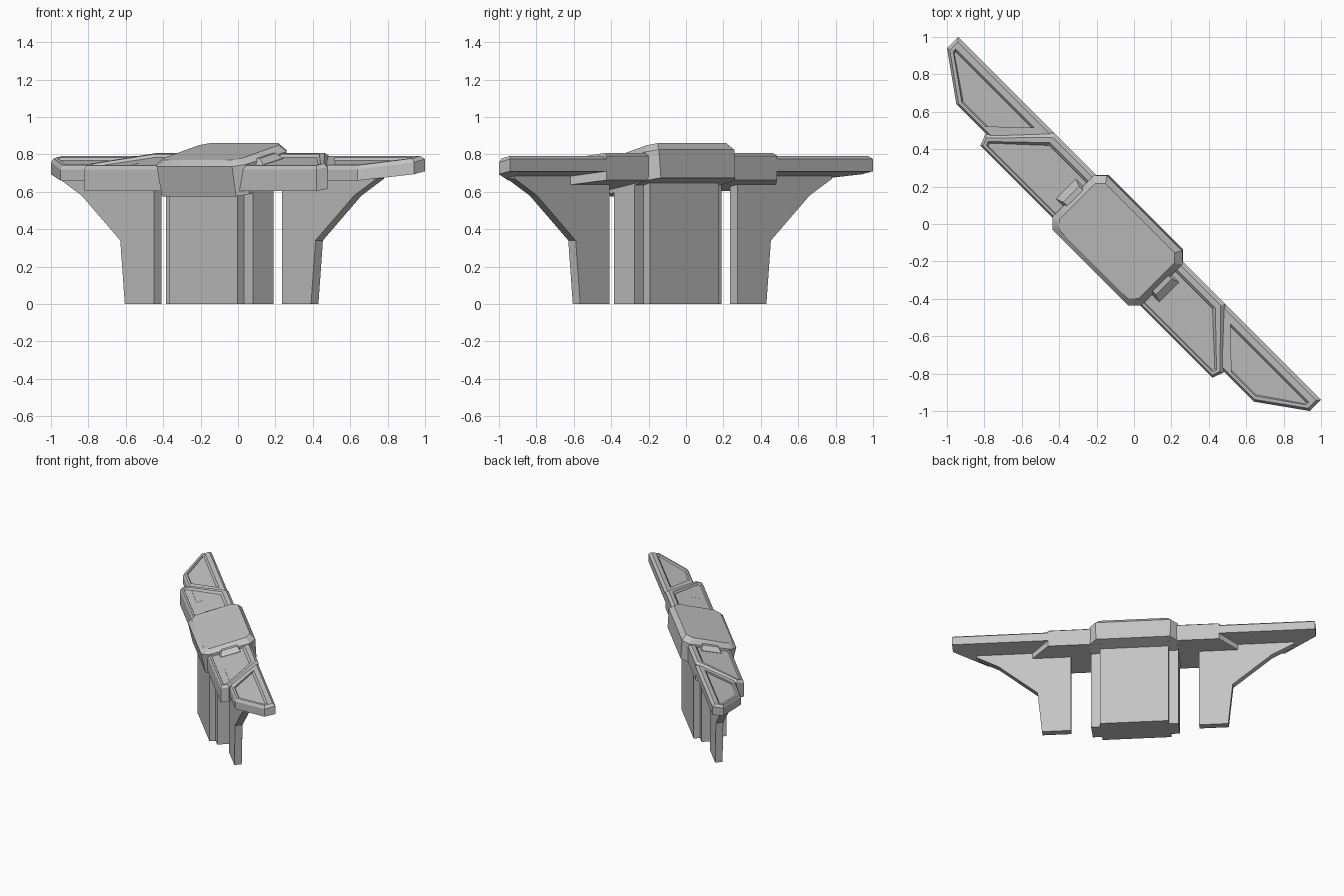
import bpy, bmesh, math
from mathutils import Matrix

cube = bpy.data.objects.get("Cube")
if cube:
    bpy.data.objects.remove(cube, do_unlink=True)

grey = bpy.data.materials.new("plain_grey")
grey.use_nodes = True
grey.diffuse_color = (0.55, 0.55, 0.55, 1)
bsdf = grey.node_tree.nodes["Principled BSDF"]
bsdf.inputs["Base Color"].default_value = (0.55, 0.55, 0.55, 1)
bsdf.inputs["Roughness"].default_value = 0.6

# The model is built along x, then the whole thing is turned on its stand
TURN = Matrix.Rotation(math.radians(-45), 4, "Z")


def sloped(outline, front, back, drop=0.0):
    """Lift an outline onto a plane that rises from front (v, z) to back (v, z)."""
    slope = (back[1] - front[1]) / (back[0] - front[0])
    return [(u, v, front[1] + slope * (v - front[0]) - drop) for u, v in outline]


def loft(name, loops, side=1):
    """Skin matching loops from bottom to top, mirrored when side is -1."""
    bm = bmesh.new()
    rings = [[bm.verts.new((u * side, v, z)) for u, v, z in lp] for lp in loops]
    n = len(rings[0])
    for low, high in zip(rings, rings[1:]):
        for i in range(n):
            j = (i + 1) % n
            bm.faces.new((low[i], low[j], high[j], high[i]))
    bm.faces.new(rings[0][::-1])
    bm.faces.new(rings[-1])
    bmesh.ops.recalc_face_normals(bm, faces=bm.faces)
    bm.transform(TURN)
    mesh = bpy.data.meshes.new(name)
    bm.to_mesh(mesh)
    bm.free()
    mesh.materials.append(grey)
    obj = bpy.data.objects.new(name, mesh)
    bpy.context.collection.objects.link(obj)
    return obj


def octagon(hu, v0, v1, c):
    """Rectangle with cut corners."""
    return [(-hu + c, v0), (hu - c, v0), (hu, v0 + c), (hu, v1 - c),
            (hu - c, v1), (-hu + c, v1), (-hu, v1 - c), (-hu, v0 + c)]


def flat(outline, z):
    return [(u, v, z) for u, v in outline]


def panel(name, outer, rim, recess, floor, top, bottom, side):
    """Slab with a chamfered rim around a shallow recess."""
    loft(name, [sloped(outer, *bottom), sloped(outer, *top, 0.02),
                sloped(rim, *top), sloped(recess, *top),
                sloped(floor, *top, 0.015)], side)


# Centre block, leaning with its sloped top
block = loft("centre_block", [
    sloped(octagon(0.33, -0.295, 0.09, 0.05), (-0.295, 0.575), (0.09, 0.675)),
    sloped(octagon(0.335, -0.33, 0.08, 0.05), (-0.33, 0.735), (0.08, 0.825)),
    sloped(octagon(0.3, -0.305, 0.045, 0.04), (-0.305, 0.77), (0.045, 0.86)),
])

# Centre column: wide core with a narrower, deeper slab through it
for name, hu, v0, v1 in (("column_core", 0.33, -0.215, -0.06),
                         ("column_slab", 0.26, -0.262, -0.012)):
    plan = [(-hu, v0), (hu, v0), (hu, v1), (-hu, v1)]
    loft(name, [flat(plan, 0), flat(plan, 0.68)])

for side, word in ((1, "left"), (-1, "right")):
    # Inner wing section
    panel(f"{word}_inner_wing",
          [(0.25, -0.285), (0.877, -0.285), (0.9, -0.225), (0.645, 0.042), (0.25, 0.042)],
          [(0.25, -0.275), (0.868, -0.275), (0.882, -0.232), (0.635, 0.02), (0.25, 0.02)],
          [(0.25, -0.262), (0.855, -0.262), (0.864, -0.24), (0.625, -0.01), (0.25, -0.01)],
          [(0.25, -0.256), (0.845, -0.256), (0.852, -0.242), (0.618, -0.024), (0.25, -0.024)],
          ((-0.28, 0.74), (0.03, 0.81)), ((-0.285, 0.605), (0.042, 0.662)), side)

    # Outer wing section
    panel(f"{word}_outer_wing",
          [(0.6, -0.219), (1.124, -0.219), (1.372, -0.042), (1.372, 0.042), (0.6, 0.042)],
          [(0.6, -0.207), (1.12, -0.207), (1.355, -0.038), (1.355, 0.022), (0.6, 0.022)],
          [(0.93, -0.192), (1.11, -0.192), (1.335, -0.032), (1.335, -0.012), (0.74, -0.012)],
          [(0.92, -0.184), (1.107, -0.184), (1.325, -0.034), (1.325, -0.024), (0.75, -0.024)],
          ((-0.219, 0.74), (0.03, 0.793)), ((-0.219, 0.66), (0.042, 0.71)), side)

    # Small wedge where the wing meets the block
    low = [(0.3, -0.2), (0.39, -0.2), (0.39, -0.05), (0.3, -0.05)]
    high = [(0.3, -0.185), (0.35, -0.185), (0.35, -0.065), (0.3, -0.065)]
    loft(f"{word}_wedge", [flat(low, 0.7),
                           sloped(low, (-0.2, 0.745), (-0.05, 0.78)),
                           sloped(high, (-0.2, 0.775), (-0.05, 0.81))], side)

    # Side leg with a flared bracket
    profile = [(0.484, 0), (0.704, 0), (0.738, 0.34), (1.03, 0.58),
               (1.2, 0.67), (1.2, 0.69), (0.484, 0.69)]
    loft(f"{word}_leg", [[(u, v, z) for u, z in profile]
                         for v in (-0.152, -0.096)], side)

# Soften only the block's shallow edges
bpy.ops.object.select_all(action="DESELECT")
block.select_set(True)
bpy.context.view_layer.objects.active = block
bpy.ops.object.shade_smooth_by_angle(angle=math.radians(30))
